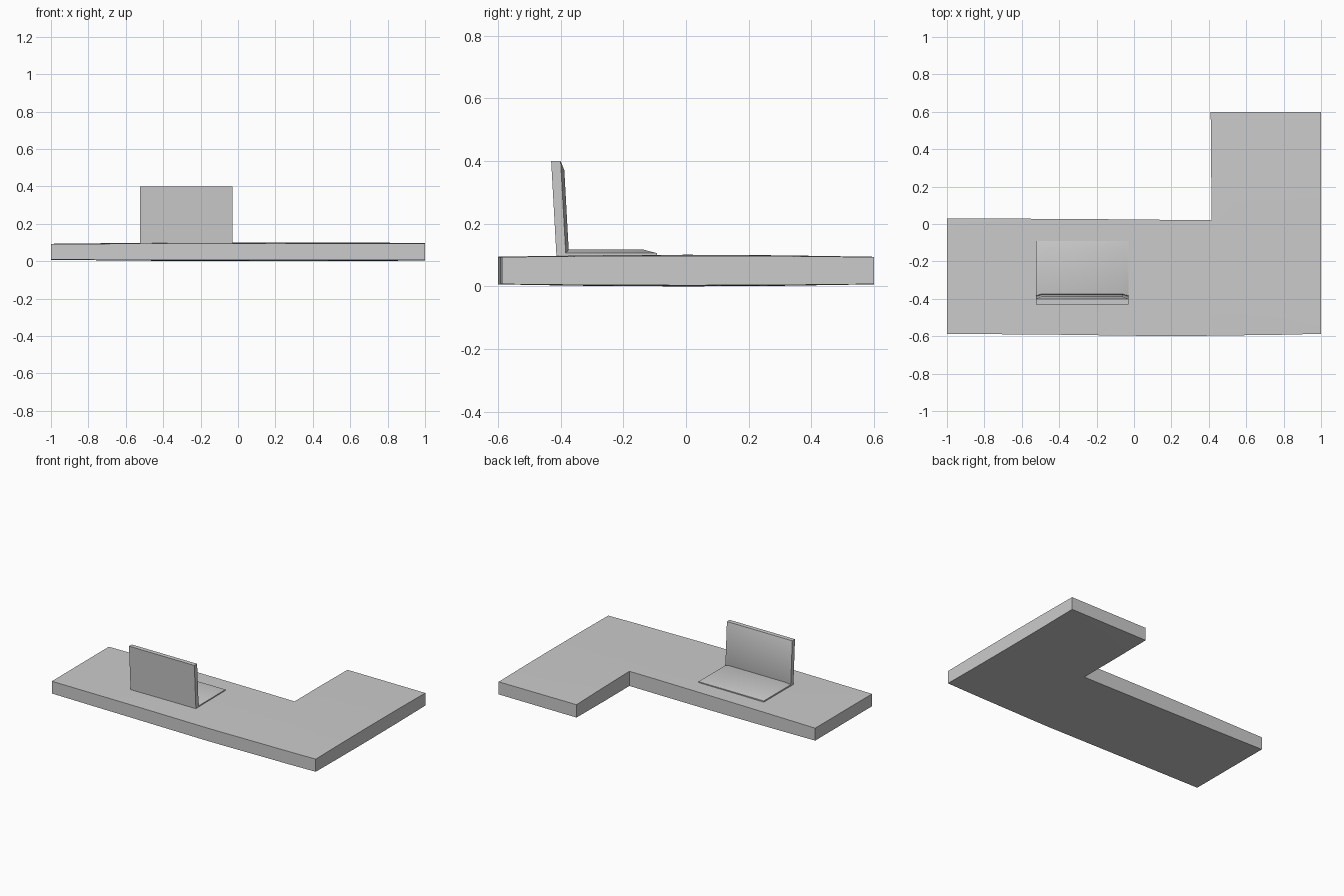
import bpy, bmesh

if "Cube" in bpy.data.objects:
    bpy.data.objects.remove(bpy.data.objects["Cube"])


def finish(bm, name, smooth=True):
    bmesh.ops.recalc_face_normals(bm, faces=bm.faces)
    me = bpy.data.meshes.new(name)
    bm.to_mesh(me)
    bm.free()
    ob = bpy.data.objects.new(name, me)
    bpy.context.collection.objects.link(ob)
    if smooth:
        bpy.ops.object.select_all(action='DESELECT')
        ob.select_set(True)
        bpy.context.view_layer.objects.active = ob
        bpy.ops.object.shade_smooth_by_angle(angle=0.6)
    return ob


def panel(name, loops):
    """Closed slab lofted through rectangles (x0, x1, (y, z) start, (y, z) end)."""
    bm = bmesh.new()
    rings = []
    for x0, x1, a, b in loops:
        pts = [(x0, *a), (x1, *a), (x1, *b), (x0, *b)]
        rings.append([bm.verts.new(p) for p in pts])
    for r, s in zip(rings, rings[1:]):
        for i in range(4):
            j = (i + 1) % 4
            bm.faces.new((r[i], r[j], s[j], s[i]))
    bm.faces.new(rings[0])
    bm.faces.new(rings[-1])
    return finish(bm, name)


# L-shaped desk top, very slightly fuller towards the middle
outline = [(-1, -0.587), (-0.4, -0.592), (0.2, -0.6), (0.8, -0.592), (1, -0.587),
           (1, 0.6), (0.41, 0.6), (0.415, 0.02), (-0.3, 0.027), (-1, 0.03)]
bm = bmesh.new()
bottom = bm.faces.new([bm.verts.new((x, y, 0.009)) for x, y in outline])
ext = bmesh.ops.extrude_face_region(bm, geom=[bottom], use_keep_orig=True)
for v in ext["geom"]:
    if isinstance(v, bmesh.types.BMVert):
        v.co.z = 0.092
for axis, cuts in (((1, 0, 0), (-0.6, -0.2, 0.2, 0.6)), ((0, 1, 0), (-0.35, 0, 0.3))):
    for c in cuts:
        bmesh.ops.bisect_plane(bm, geom=bm.verts[:] + bm.edges[:] + bm.faces[:],
                               plane_co=[a * c for a in axis], plane_no=axis)
for v in bm.verts:
    x, y = v.co.x, v.co.y
    bulge = 0.009 * max(0, 1 - 0.6 * (x - 0.2) ** 2) * max(0, 1 - 2 * y * y)
    v.co.z += bulge if v.co.z > 0.05 else -bulge
finish(bm, "desk_top")

# Laptop base: thin slab with a raised, inset keyboard deck
X0, X1, IN = -0.525, -0.03, 0.03
panel("laptop_base", [
    (X0, X1, (-0.41, 0.094), (-0.092, 0.094)),
    (X0, X1, (-0.41, 0.106), (-0.092, 0.106)),
    (X0 + IN, X1 - IN, (-0.38, 0.117), (-0.135, 0.117)),
])

# Laptop lid: leaning slab with a shallow raised screen
panel("laptop_lid", [
    (X0, X1, (-0.413, 0.094), (-0.43, 0.4)),
    (X0, X1, (-0.383, 0.094), (-0.4, 0.4)),
    (X0 + IN, X1 - IN, (-0.374, 0.115), (-0.388, 0.37)),
])
